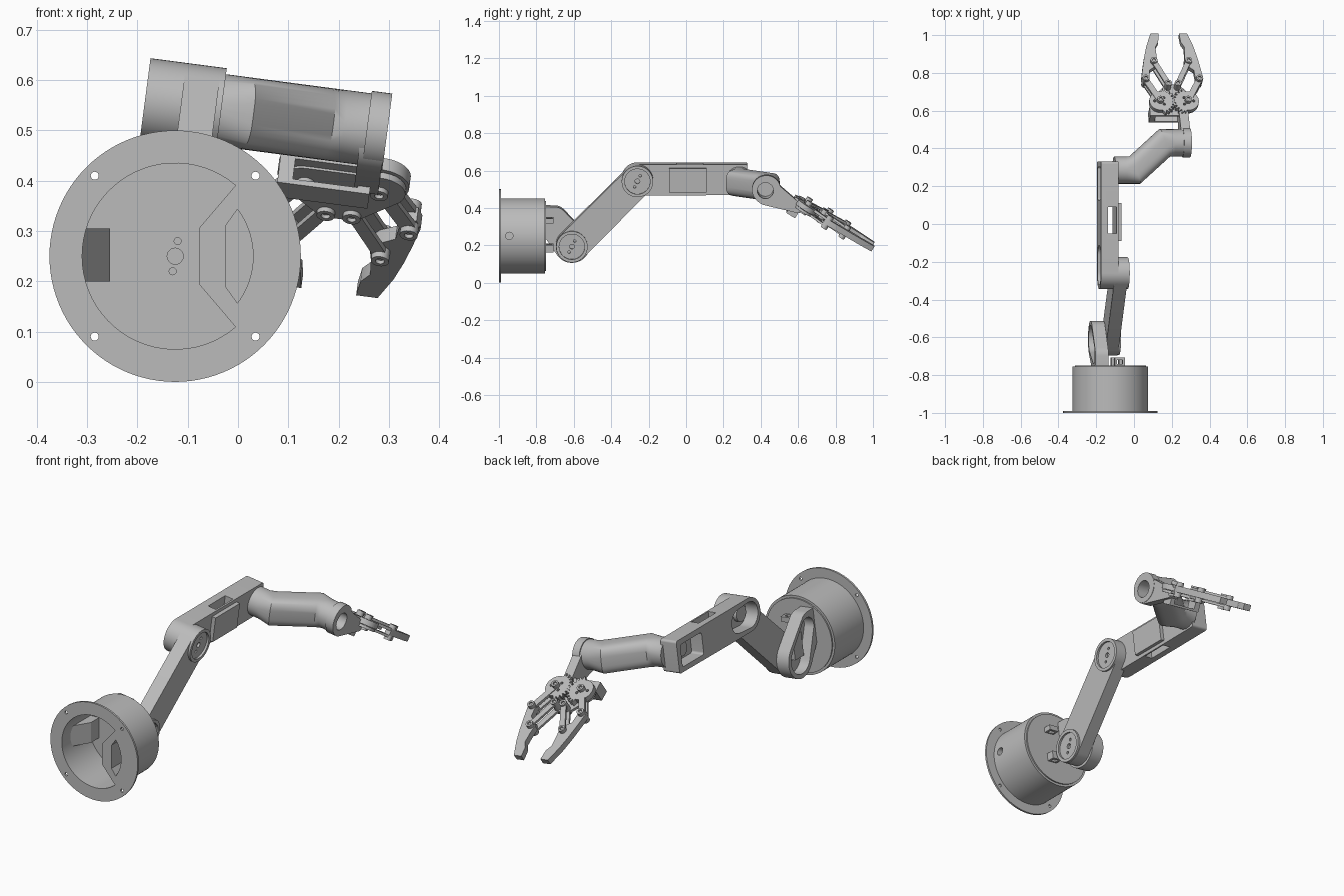
import bpy, bmesh, math
from mathutils import Matrix, Vector
from mathutils.geometry import convex_hull_2d

if "Cube" in bpy.data.objects:
    bpy.data.objects.remove(bpy.data.objects["Cube"], do_unlink=True)

grey = bpy.data.materials.new("light_grey")
grey.use_nodes = True
COL = (0.5, 0.5, 0.5, 1)
grey.diffuse_color = COL
grey.node_tree.nodes["Principled BSDF"].inputs["Base Color"].default_value = COL
parts = []

# Frames: each maps an outline (a, b) and extrusion axis c into the world
BASE = Matrix(((1, 0, 0, -.125), (0, 0, 1, 0), (0, 1, 0, .25), (0, 0, 0, 1)))
ARM = Matrix.Translation((-.125, 0, .25)) @ Matrix.Rotation(math.radians(7.5), 4, 'Y')
SIDE = ARM @ Matrix(((0, 0, 1, 0), (1, 0, 0, 0), (0, 1, 0, 0), (0, 0, 0, 1)))
GRIP = ARM @ Matrix.Translation((.312, .645, .205)) @ Matrix.Rotation(math.radians(-32), 4, 'X')


def hull(*circles, n=48):
    """Outline wrapped round circles given as (a, b, radius)."""
    pts = [Vector((a + r * math.cos(2 * math.pi * i / n), b + r * math.sin(2 * math.pi * i / n)))
           for a, b, r in circles for i in range(n)]
    return [pts[i] for i in convex_hull_2d(pts)]


def rect(a0, a1, b0, b1):
    return [(a0, b0), (a1, b0), (a1, b1), (a0, b1)]


def finish(name, bm, frame):
    bmesh.ops.transform(bm, matrix=frame, verts=bm.verts)
    bmesh.ops.recalc_face_normals(bm, faces=bm.faces)
    me = bpy.data.meshes.new(name)
    bm.to_mesh(me)
    bm.free()
    me.materials.append(grey)
    ob = bpy.data.objects.new(name, me)
    bpy.context.collection.objects.link(ob)
    parts.append(ob)
    return ob


def prism(name, outline, lo, hi, frame):
    bm = bmesh.new()
    rings = [[bm.verts.new((p[0], p[1], c)) for p in outline] for c in (lo, hi)]
    bm.faces.new(rings[0])
    bm.faces.new(rings[1])
    for i in range(len(outline)):
        bm.faces.new((rings[0][i - 1], rings[0][i], rings[1][i], rings[1][i - 1]))
    return finish(name, bm, frame)


def cut(ob, outline, lo, hi, frame):
    tool = prism("cutter", outline, lo, hi, frame)
    parts.remove(tool)
    mod = ob.modifiers.new("cut", 'BOOLEAN')
    mod.operation, mod.solver, mod.object = 'DIFFERENCE', 'EXACT', tool
    bpy.context.view_layer.update()
    dg = bpy.context.evaluated_depsgraph_get()
    me = bpy.data.meshes.new_from_object(ob.evaluated_get(dg))
    ob.modifiers.clear()
    ob.data = me
    bpy.data.objects.remove(tool, do_unlink=True)


def arc(r, half, n=48):
    """Points from +half to 2*pi - half, or across zero if half is negative."""
    a, b = (half, 2 * math.pi - half) if half > 0 else (half, -half)
    return [(r * math.cos(a + (b - a) * i / n), r * math.sin(a + (b - a) * i / n)) for i in range(n + 1)]


# Base: flange, drum, open cavity beside a solid block with a slot
flange = prism("base_flange", hull((0, 0, .25), n=96), -1, -.99, BASE)
drum = prism("base_drum", hull((0, 0, .2), n=96), -.99, -.755, BASE)
cavity = arc(.185, math.radians(49.5)) + [(.047, -.055), (.047, .055)]
slot = arc(.155, -math.radians(37)) + [(.1, .06), (.1, -.06)]
for ob in (flange, drum):
    cut(ob, cavity, -1.1, -.775, BASE)
    cut(ob, slot, -1.1, -.82, BASE)
for a in (-.16, .16):
    for b in (-.16, .16):
        cut(flange, hull((a, b, .008), n=20), -1.1, -.9, BASE)
cut(drum, hull((-.945, 0, .02), n=24), .16, .3,
    Matrix.Translation((-.125, 0, .25)) @ Matrix(((0, 0, 1, 0), (1, 0, 0, 0), (0, 1, 0, 0), (0, 0, 0, 1))))
for a, b, r in ((0, 0, .016), (.005, .03, .007), (-.005, -.03, .007)):
    cut(drum, hull((a, b, r), n=20), -.8, -.765, BASE)
prism("turntable_cap", hull((0, 0, .188), n=96), -.757, -.748, BASE)
prism("cable_wedge", [(-.185, -.93), (-.185, -.77), (-.13, -.77), (-.13, -.84)], -.05, .055,
      Matrix.Translation((-.125, 0, .25)))

# Shoulder bracket: hoop-shaped shell, open on its right side
bracket = prism("shoulder_bracket", hull((-.61, -.052, .097), (-.70, .09, .062),
                (-.75, .14, .013), (-.75, .0, .01)), -.1, -.03, SIDE)
cut(bracket, hull((-.61, -.052, .075), (-.69, .075, .05)), -.15, -.045, SIDE)
prism("shoulder_servo", rect(-.67, -.60, -.06, .06), -.075, -.04, SIDE)
for b, w in ((-.06, .02), (.09, .013)):
    clip = prism("cable_clip", rect(-.76, -.708, b - w, b + w), .01, .065, SIDE)
    cut(clip, rect(.022, .052, -.742, -.72), b - .1, b + .1, ARM)

# Upper arm with recessed joint discs
J1, J2 = (-.61, -.052), (-.26, .3)
arm = prism("upper_arm", hull((*J1, .086), (*J2, .084)), -.028, .042, SIDE)
for y, w in (J1, J2):
    ring = prism("joint_rim", hull((y, w, .084)), .04, .053, SIDE)
    cut(ring, hull((y, w, .068)), .03, .1, SIDE)
    for d, r in ((0, .013), (.03, .007), (-.03, .007)):
        cut(arm, hull((y + d * .5, w + d, r), n=20), .03, .1, SIDE)

# Forearm: long shell with two side pockets and a vertical opening
forearm = prism("forearm", hull((*J2, .084), (.318, .372, .012), (.318, .232, .012)), -.1, -.008, SIDE)
cut(forearm, hull((*J2, .064), (-.17, .3, .058)), -.2, -.03, SIDE)
cut(forearm, hull((.14, .345, .012), (.29, .345, .012), (.14, .257, .012), (.29, .257, .012)), -.2, -.03, SIDE)
cut(forearm, rect(-.062, -.017, -.05, .09), .1, .5, ARM)
prism("forearm_servo", rect(-.09, .11, .235, .365), -.012, .012, SIDE)
prism("elbow_horn", hull((*J2, .04)), -.05, -.02, SIDE)
prism("forearm_horn", hull((.22, .3, .035)), -.05, -.02, SIDE)

# Offset wrist tube: round ends joined by a squarer diagonal
path = [Vector(p) for p in ((-.02, .285), (.04, .285), (.09, .285), (.25, .43), (.3, .43), (.385, .43))]
powers = (1, 1, .6, .6, 1, 1)
bm, N, rings = bmesh.new(), 48, []
for i, p in enumerate(path):
    d0 = (p - path[max(i - 1, 0)]) if i else path[1] - p
    d1 = (path[i + 1] - p) if i < len(path) - 1 else d0
    d = (d0.normalized() + d1.normalized()).normalized()
    side = Vector((-d.y, d.x)) / d.dot(d1.normalized())
    ring = []
    for k in range(N):
        t = 2 * math.pi * k / N
        c, s = (math.copysign(abs(v) ** powers[i], v) * .072 for v in (math.cos(t), math.sin(t)))
        ring.append(bm.verts.new((p.x + side.x * c, p.y + side.y * c, .3 + s)))
    rings.append(ring)
for r0, r1 in zip(rings, rings[1:]):
    for k in range(N):
        bm.faces.new((r0[k - 1], r0[k], r1[k], r1[k - 1]))
bm.faces.new(rings[0])
bm.faces.new(rings[-1])
tube = finish("wrist_tube", bm, ARM)
collar = prism("wrist_collar", hull((.43, .3, .077)), .345, .386, SIDE)
neck = prism("gripper_neck", hull((.435, .285, .07), (.6, .2, .026)), .335, .384, SIDE)
for ob in (tube, collar, neck):
    cut(ob, hull((.425, .295, .043)), .29, .5, SIDE)

# Gripper body: plate and open servo frame
prism("gripper_plate", hull((-.074, 0, .052), (.074, 0, .052), (-.026, .1, .02), (.026, .1, .02)),
      -.03, -.016, GRIP)
frame = prism("servo_frame", rect(-.13, .055, -.075, -.02), -.085, -.012, GRIP)
cut(frame, [(-.1, -.073), (.03, -.073), (.03, -.025), (-.1, -.025)], -.2, .1,
    GRIP @ Matrix(((1, 0, 0, 0), (0, 0, 1, 0), (0, 1, 0, 0), (0, 0, 0, 1))))

# Mirrored gears, links, pins and claws
for s, label in ((1, "left"), (-1, "right")):
    gear = []
    for i in range(96):
        t = 2 * math.pi * (i + .5) / 96
        tooth = .082 if (i // 2 + (s > 0)) % 2 else .066
        r = tooth if math.cos(t) < -.2 else .058
        gear.append((s * (.074 + r * math.cos(t)), r * math.sin(t)))
    wheel = prism(label + "_gear", gear, -.014, .014, GRIP)
    for a, b, r in ((.03, .0, .007), (-.02, .02, .007), (-.02, -.02, .007)):
        cut(wheel, hull((s * (.074 + a), b, r), n=16), -.1, .1, GRIP)
    gear_pin, outer_pin = (s * .074, 0), (s * .143, .132)
    inner_pin, claw_pin = (s * .026, .1), (s * .093, .242)
    for lo, hi in ((.016, .028), (-.028, -.016)):
        if lo > 0:
            prism(label + "_drive_link", hull((*gear_pin, .016), (*outer_pin, .016)), .004, .018, GRIP)
        else:
            prism(label + "_lower_link", hull((*gear_pin, .016), (*outer_pin, .016)), lo, hi, GRIP)
        prism(label + "_inner_link", hull((*inner_pin, .014), (*claw_pin, .014)), lo, hi, GRIP)
    for p in (gear_pin, outer_pin, inner_pin, claw_pin):
        pin = prism(label + "_pin", hull((*p, .018), n=24), -.04, .036, GRIP)
        cut(pin, hull((*p, .009), n=16), .028, .1, GRIP)
        cut(pin, hull((*p, .009), n=16), -.1, -.032, GRIP)
    claw = [(.125, .115), (.155, .112), (.165, .14), (.155, .2), (.142, .27), (.125, .34), (.098, .418),
            (.055, .418), (.06, .365), (.077, .335), (.075, .28), (.07, .24), (.085, .215), (.118, .19)]
    prism(label + "_claw", [(s * a, b) for a, b in claw], -.016, .016, GRIP)

bpy.ops.object.select_all(action='DESELECT')
for ob in parts:
    ob.select_set(True)
bpy.context.view_layer.objects.active = parts[0]
bpy.ops.object.shade_smooth_by_angle(angle=math.radians(30))
